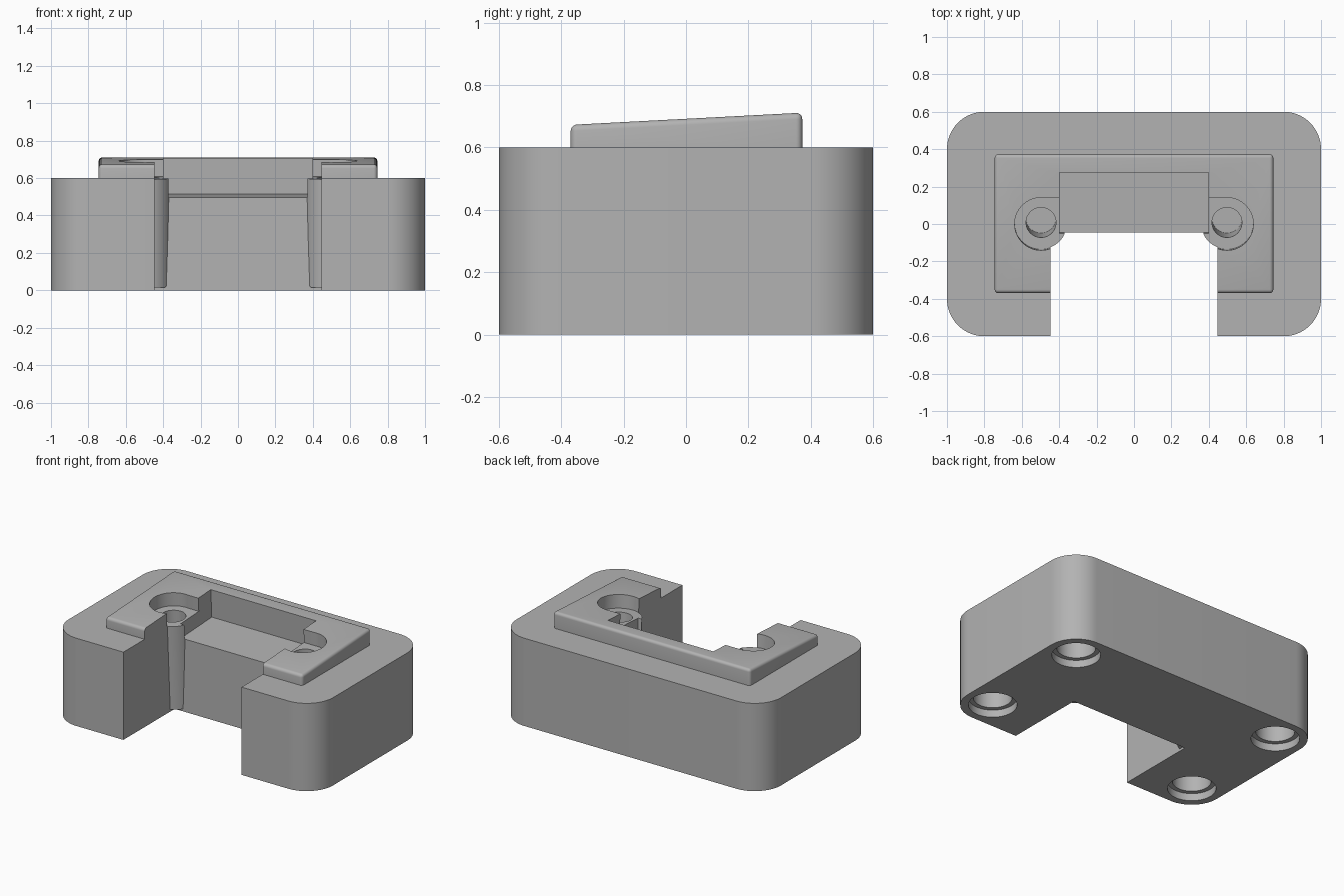
import bpy, bmesh, math
from mathutils import Matrix, Vector

default = bpy.data.objects.get("Cube")
if default:
    bpy.data.objects.remove(default, do_unlink=True)

grey = bpy.data.materials.new("plain grey")
grey.use_nodes = True
colour = (0.45, 0.45, 0.45, 1)
grey.diffuse_color = colour
grey.node_tree.nodes["Principled BSDF"].inputs["Base Color"].default_value = colour

# Frame of the sloping seat: its origin lies on the ledge of the screw recesses
TILT = Matrix.Translation((0, 0, 0.6)) @ Matrix.Rotation(math.radians(3), 4, 'X')
LEVEL = Matrix.Identity(4)


def finish(bm, name, matrix):
    bm.transform(matrix)
    mesh = bpy.data.meshes.new(name)
    bm.to_mesh(mesh)
    bm.free()
    mesh.materials.append(grey)
    obj = bpy.data.objects.new(name, mesh)
    bpy.context.collection.objects.link(obj)
    return obj


def box_mesh(low, high):
    low, high = Vector(low), Vector(high)
    bm = bmesh.new()
    bmesh.ops.create_cube(bm, size=1)
    for v in bm.verts:
        v.co = (low + high) / 2 + v.co * (high - low)
    return bm


def box(name, low, high, matrix=LEVEL):
    return finish(box_mesh(low, high), name, matrix)


def cylinder(name, x, y, radius, bottom, top, matrix=LEVEL):
    bm = bmesh.new()
    place = Matrix.Translation((x, y, (bottom + top) / 2))
    bmesh.ops.create_cone(bm, cap_ends=True, segments=64, radius1=radius,
                          radius2=radius, depth=top - bottom, matrix=place)
    return finish(bm, name, matrix)


def combine(target, tool, operation='DIFFERENCE'):
    mod = target.modifiers.new("shape", 'BOOLEAN')
    mod.operation, mod.solver, mod.object = operation, 'EXACT', tool
    bpy.context.view_layer.objects.active = target
    bpy.ops.object.modifier_apply(modifier=mod.name)
    bpy.data.objects.remove(tool, do_unlink=True)


# Base block with rounded upright corners
bm = box_mesh((-1, -0.6, 0), (1, 0.6, 0.6))
upright = [e for e in bm.edges if abs(e.verts[0].co.z - e.verts[1].co.z) > 0.1]
bmesh.ops.bevel(bm, geom=upright, offset=0.2, segments=16, profile=0.5, affect='EDGES')
base = finish(bm, "holder_block", LEVEL)

# Raised plate with a sloping, softly rounded top
bm = box_mesh((-0.745, -0.37, 0.5), (0.745, 0.373, 0.692))
for v in bm.verts:
    if v.co.z > 0.6:
        v.co.z += v.co.y * math.tan(math.radians(3))
soft = [e for e in bm.edges if max(v.co.z for v in e.verts) > 0.6]
bmesh.ops.bevel(bm, geom=soft, offset=0.02, segments=5, profile=0.5, affect='EDGES')
combine(base, finish(bm, "raised_plate", LEVEL), 'UNION')

# Open notch at the front
combine(base, box("notch", (-0.447, -0.8, -0.2), (0.447, -0.045, 1)))

# Screw posts that bulge into the notch
for side in (-1, 1):
    combine(base, cylinder("post", side * 0.497, 0.005, 0.139, -0.58, 0.02, TILT), 'UNION')

# Sloping seat pocket
combine(base, box("pocket", (-0.398, -0.052, -0.1), (0.398, 0.28, 0.4), TILT))

# Recesses for the screw heads, opening into the pocket, and screw holes
for side in (-1, 1):
    x = side * 0.497
    combine(base, cylinder("recess", x, 0.005, 0.141, 0, 0.4, TILT))
    inner = side * 0.38
    combine(base, box("recess_slot", (min(x, inner), 0, 0),
                      (max(x, inner), 0.145, 0.4), TILT))
    combine(base, cylinder("screw_hole", x, 0.008, 0.08, -0.45, 0.2, TILT))

# Stepped foot holes under the corners
for x in (-0.8, 0.8):
    for y in (-0.4, 0.4):
        combine(base, cylinder("foot_recess", x, y, 0.15, -0.1, 0.05))
        combine(base, cylinder("foot_bore", x, y, 0.12, -0.1, 0.4))

bpy.ops.object.select_all(action='DESELECT')
base.select_set(True)
bpy.context.view_layer.objects.active = base
bpy.ops.object.shade_smooth_by_angle(angle=math.radians(30))
